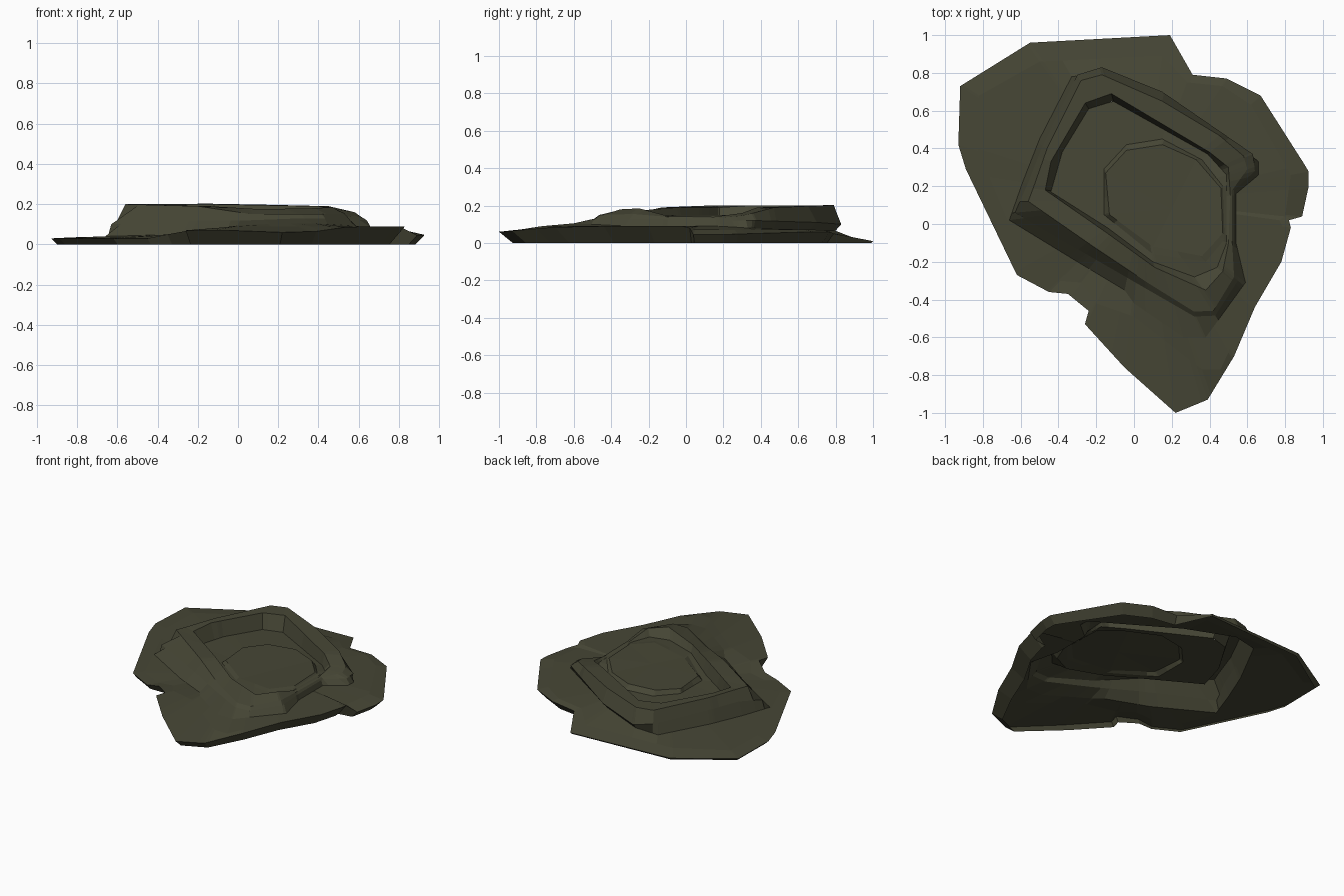
import bpy, bmesh, math

# One dull olive stone colour
stone = bpy.data.materials.new("dark_olive_stone")
stone.diffuse_color = (0.062, 0.062, 0.036, 1)

CX, CY = 0.05, 0.12      # hub that all contour loops run around


def angle(p):
    return math.atan2(p[1] - CY, p[0] - CX)


def sample(loop, a):
    """Point where the ray at angle a crosses a contour loop."""
    pts = sorted(loop, key=angle)
    for i, q in enumerate(pts):
        if abs(angle(q) - a) < 1e-6:
            return q
    dx, dy = math.cos(a), math.sin(a)
    k = next((i for i, q in enumerate(pts) if angle(q) > a), 0)
    p, q = pts[k - 1], pts[k]
    ex, ey = q[0] - p[0], q[1] - p[1]
    den = dx * ey - dy * ex
    t = -(dx * (p[1] - CY) - dy * (p[0] - CX)) / den
    t = min(1, max(0, t))
    return tuple(p[j] + t * (q[j] - p[j]) for j in range(3))


def contour_sheet(name, loops, tip=None):
    """Bridge nested contour loops, outermost first; tip closes the middle."""
    angles = []
    for a in sorted(angle(p) for lp in loops for p in lp):
        if not angles or a - angles[-1] > 0.004:
            angles.append(a)
    bm = bmesh.new()
    rings = [[bm.verts.new(sample(lp, a)) for a in angles] for lp in loops]
    n = len(angles)
    for lo, hi in zip(rings, rings[1:]):
        for i in range(n):
            j = (i + 1) % n
            bm.faces.new((lo[i], lo[j], hi[j], hi[i]))
    if tip:
        c = bm.verts.new(tip)
        for i in range(n):
            bm.faces.new((rings[-1][i], rings[-1][(i + 1) % n], c))
    me = bpy.data.meshes.new(name)
    bm.to_mesh(me)
    bm.free()
    me.materials.append(stone)
    ob = bpy.data.objects.new(name, me)
    bpy.context.collection.objects.link(ob)
    return ob


# Upper edge of the broken ground slabs: low back left, thicker right and front
slab_edge = [
    (-.93, .42, .03), (-.92, .73, .025), (-.55, .96, .015), (.19, 1, .01),
    (.31, .79, .05), (.49, .77, .06), (.67, .68, .06), (.925, .28, .048),
    (.925, .2, .045), (.89, .04, .045), (.82, .02, .08), (.83, -.02, .09),
    (.78, -.2, .09), (.64, -.44, .09), (.53, -.7, .085), (.39, -.93, .065),
    (.22, -1, .06), (-.05, -.76, .07), (-.26, -.53, .07), (-.24, -.46, .07),
    (-.35, -.37, .05), (-.45, -.36, .03), (-.62, -.27, .03), (-.89, .29, .03)]
# Undercut foot of the slabs, deeper where the slab is thicker
slab_base = [(CX + (x - CX) * (1 - 1.1 * z), CY + (y - CY) * (1 - 1.1 * z), 0)
             for x, y, z in slab_edge]
# Terrace line on top of the slabs
terrace = [
    (-.83, .4, .035), (-.82, .68, .035), (-.5, .86, .035), (.15, .89, .03),
    (.28, .75, .06), (.47, .73, .07), (.62, .63, .072), (.83, .26, .07),
    (.8, .04, .072), (.77, .02, .09), (.79, -.02, .09), (.6, -.42, .09),
    (.5, -.68, .09), (.46, -.77, .09), (.36, -.77, .09), (0, -.49, .09),
    (-.2, -.42, .075), (-.28, -.31, .05), (-.4, -.3, .035), (-.57, -.22, .035)]

# Raised rim: foot, shoulder, outer crest, inner crest
rim_foot = [
    (-.66, .02, .04), (-.59, .22, .04), (-.5, .45, .045), (-.33, .78, .05),
    (-.17, .8, .065), (.15, .66, .07), (.66, .33, .08), (.66, .26, .085),
    (.54, .16, .09), (.54, -.1, .09), (.59, -.31, .09), (.38, -.6, .105),
    (.26, -.6, .105), (0, -.42, .095), (-.05, -.35, .08), (-.3, -.2, .05)]
rim_shoulder = [
    (-.63, .06, .1), (-.56, .22, .13), (-.49, .4, .13), (-.3, .79, .12),
    (-.17, .83, .1), (.15, .7, .11), (.63, .37, .12), (.64, .28, .12),
    (.53, .18, .125), (.53, -.1, .125), (.55, -.3, .13), (.43, -.485, .13),
    (.32, -.49, .13), (.06, -.34, .12), (-.2, -.19, .12)]
rim_crest_out = [
    (-.56, .12, .2), (-.53, .2, .2), (-.46, .4, .2), (-.28, .76, .2),
    (-.17, .79, .203), (.15, .65, .197), (.45, .47, .19), (.58, .36, .16),
    (.6, .29, .145), (.52, .18, .135), (.52, -.1, .14), (.53, -.28, .155),
    (.42, -.46, .15), (.32, -.465, .15), (.07, -.31, .15), (-.2, -.13, .19)]
rim_crest_in = [
    (-.47, .18, .19), (-.44, .33, .2), (-.26, .64, .2), (-.12, .69, .2),
    (.4, .38, .19), (.5, .3, .16), (.51, .15, .14), (.5, -.1, .145),
    (.47, -.25, .185), (.38, -.35, .18), (.11, -.23, .175), (-.14, -.05, .19)]

# Hollow inside the rim and the cracked plate lying in it
moat = [
    (-.44, .17, .1), (-.38, .38, .1), (-.24, .61, .1), (-.11, .65, .1),
    (.39, .37, .11), (.49, .26, .135), (.49, -.1, .14), (.44, -.23, .14),
    (.32, -.28, .13), (.1, -.2, .13), (-.14, -.02, .11)]
plate_foot = [
    (-.16, .05, .105), (-.16, .29, .105), (-.04, .42, .105), (.15, .45, .11),
    (.36, .34, .115), (.47, .2, .14), (.48, -.08, .145), (.38, -.2, .14),
    (.1, -.16, .13)]
plate_top = [
    (-.13, .05, .13), (-.15, .27, .13), (-.04, .39, .135), (.15, .42, .14),
    (.33, .34, .14), (.46, .19, .15), (.47, -.05, .15), (.36, -.17, .145),
    (.1, -.12, .13)]

contour_sheet("ground_slabs", [slab_base, slab_edge, terrace, rim_foot])
contour_sheet("raised_rim", [rim_foot, rim_shoulder, rim_crest_out,
                             rim_crest_in, moat])
contour_sheet("hollow_plate", [moat, plate_foot, plate_top], (.2, .08, .135))
